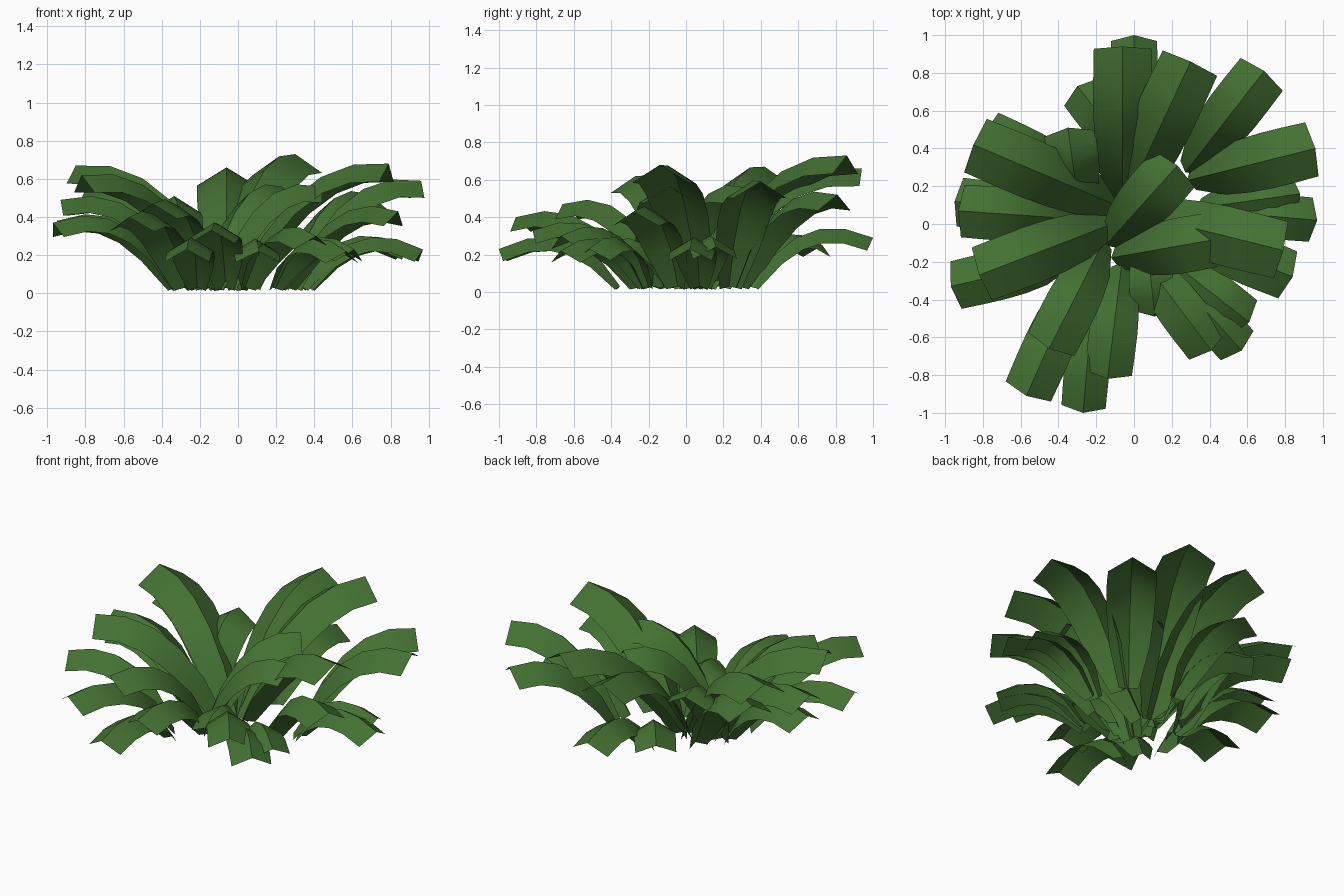
import bpy
from math import radians, cos, sin
from mathutils import Vector

green = bpy.data.materials.new("leaf_green")
green.diffuse_color = (0.057, 0.165, 0.032, 1)

SEGMENTS = 5
WIDTHS = (0.4, 0.82, 0.95, 1.0, 1.0, 0.98)


def leaf(name, x, y, tip_z, heading, length):
    """Arching strip with a raised midrib, ending at (x, y, tip_z)."""
    a = radians(heading)
    out = Vector((cos(a), sin(a), 0))
    side = Vector((-sin(a), cos(a), 0))
    up = Vector((0, 0, 1))
    tip = Vector((x, y, tip_z))
    root = Vector((x, y, 0.05)) - out * length
    bend = root + out * length * 0.40 + up * (0.21 + 0.71 * tip_z)
    half = (0.2 + 0.17 * tip_z) / 2
    verts, faces = [], []
    for i in range(SEGMENTS + 1):
        t = i / SEGMENTS
        p = root * (1 - t) ** 2 + bend * 2 * t * (1 - t) + tip * t * t
        tangent = ((bend - root) * (1 - t) + (tip - bend) * t).normalized()
        normal = tangent.cross(side)
        w = half * WIDTHS[i]
        drop = normal * w * 0.62
        verts += [p + side * w - drop, p, p - side * w - drop]
    for i in range(SEGMENTS):
        for j in (0, 1):
            k = i * 3 + j
            faces.append((k, k + 1, k + 4, k + 3))
    for v in verts[:3]:
        v.z = max(v.z - 0.02, 0)
    mesh = bpy.data.meshes.new(name)
    mesh.from_pydata(verts, [], faces)
    mesh.materials.append(green)
    mesh.shade_smooth()
    mesh.set_sharp_from_angle(angle=radians(40))
    bpy.context.collection.objects.link(bpy.data.objects.new(name, mesh))


# Tip x, tip y, tip height, heading in degrees, horizontal reach
outer_leaves = [
    (0.00, 1.00, 0.29, 90, 0.64),
    (0.69, 0.81, 0.52, 52, 0.68),
    (0.88, 0.16, 0.24, 8, 0.55),
    (0.97, 0.02, 0.23, -5, 0.60),
    (0.84, -0.28, 0.43, -22, 0.63),
    (0.61, -0.52, 0.23, -38, 0.52),
    (0.57, -0.67, 0.22, -48, 0.58),
    (0.11, -0.49, 0.22, -84, 0.42),
    (-0.27, -1.00, 0.23, 265, 0.65),
    (-0.57, -0.91, 0.40, 246, 0.72),
    (-0.97, -0.33, 0.37, 193, 0.66),
    (-0.95, 0.12, 0.38, 172, 0.65),
    (-0.30, 0.73, 0.25, 128, 0.50),
]
inner_leaves = [
    (-0.06, 0.94, 0.66, 90, 0.86),
    (0.30, 0.86, 0.73, 65, 0.86),
    (0.96, 0.40, 0.59, 14, 0.70),
    (0.79, -0.14, 0.68, -14, 0.82),
    (0.44, -0.08, 0.56, 10, 0.57),
    (0.23, 0.31, 0.56, 48, 0.57),
    (0.41, -0.67, 0.30, -53, 0.62),
    (-0.14, -0.82, 0.33, 263, 0.62),
    (-0.45, -0.66, 0.47, 243, 0.65),
    (-0.82, -0.27, 0.62, 201, 0.78),
    (-0.93, 0.07, 0.49, 176, 0.70),
    (-0.80, 0.47, 0.54, 154, 0.68),
    (-0.85, 0.42, 0.67, 157, 0.85),
    (-0.35, 0.51, 0.49, 98, 0.48),
]
for group, rows in (("outer_leaf", outer_leaves), ("inner_leaf", inner_leaves)):
    for n, row in enumerate(rows, 1):
        leaf(f"{group}_{n}", *row)
